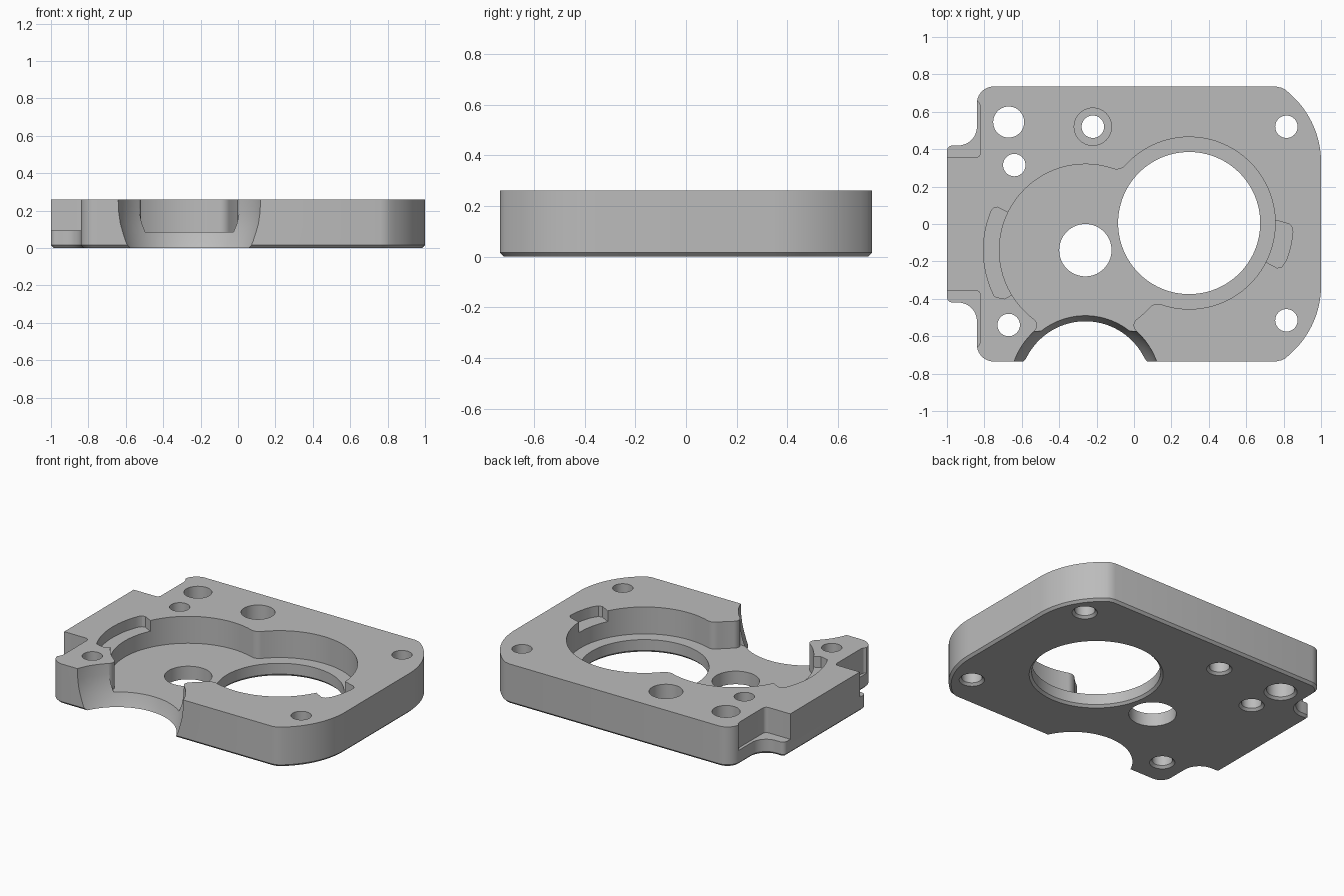
import bpy, bmesh
from math import atan2, cos, sin, pi, radians
from mathutils import Vector

cube = bpy.data.objects.get("Cube")
if cube:
    bpy.data.objects.remove(cube, do_unlink=True)

TOP, FLOOR, CHAMFER = 0.26, 0.085, 0.015


def arc(c, r, start, end, n=12):
    """Points on an arc between two angles in degrees."""
    return [(c[0] + r * cos(radians(start + (end - start) * i / n)),
             c[1] + r * sin(radians(start + (end - start) * i / n))) for i in range(n + 1)]


def arc_toward(c, r, p, q, ccw=True, n=12):
    """Arc about c from the direction of p to the direction of q."""
    a = atan2(p[1] - c[1], p[0] - c[0])
    b = atan2(q[1] - c[1], q[0] - c[0])
    sweep = (b - a) % (2 * pi) if ccw else -((a - b) % (2 * pi))
    return arc(c, r, a * 180 / pi, (a + sweep) * 180 / pi, n)


def meet(p, rp, q, rq, side):
    """Intersection of two circles, on the chosen side of p to q."""
    p, q = Vector(p), Vector(q)
    d = (q - p).length
    u = (q - p) / d
    a = (d * d + rp * rp - rq * rq) / (2 * d)
    h = (rp * rp - a * a) ** 0.5
    return p + u * a + Vector((-u.y, u.x)) * h * side


def make_object(name, bm):
    bmesh.ops.recalc_face_normals(bm, faces=bm.faces)
    mesh = bpy.data.meshes.new(name)
    bm.to_mesh(mesh)
    bm.free()
    obj = bpy.data.objects.new(name, mesh)
    bpy.context.collection.objects.link(obj)
    return obj


def prism(name, points, z0, z1, chamfer=0):
    bm = bmesh.new()
    base = bm.faces.new([bm.verts.new((x, y, z0)) for x, y in points])
    rim = list(base.edges)
    new = bmesh.ops.extrude_face_region(bm, geom=[base], use_keep_orig=True)
    up = [v for v in new["geom"] if isinstance(v, bmesh.types.BMVert)]
    bmesh.ops.translate(bm, verts=up, vec=(0, 0, z1 - z0))
    bmesh.ops.recalc_face_normals(bm, faces=bm.faces)
    if chamfer:
        bmesh.ops.bevel(bm, geom=rim, offset=chamfer, segments=1, affect='EDGES')
    return make_object(name, bm)


def lathe(name, c, profile, n=64):
    """Closed turned solid from (radius, height) pairs."""
    bm = bmesh.new()
    rings = [[bm.verts.new((x, y, z)) for x, y in arc(c, r, 0, 360, n)[:-1]] for r, z in profile]
    for low, high in zip(rings, rings[1:]):
        for i in range(n):
            j = (i + 1) % n
            bm.faces.new((low[i], low[j], high[j], high[i]))
    bm.faces.new(rings[0][::-1])
    bm.faces.new(rings[-1])
    return make_object(name, bm)


def hole(name, c, r, chamfer=CHAMFER, bore=None, n=40):
    """Through hole with a bottom chamfer and an optional counterbore."""
    profile = [(r + chamfer, -0.02), (r + chamfer, 0), (r, CHAMFER)] if chamfer else [(r, -0.02)]
    profile += [(r, 0.13), (bore, 0.13), (bore, 0.3)] if bore else [(r, 0.3)]
    return lathe(name, c, profile, n)


# Plate outline, upper half mirrored to the lower
half = arc((0.513, 0.33), 0.487, 0, 48, 20)
half += [(0.812, 0.716), (0.79, 0.728), (0.76, 0.735)]
half += arc((-0.75, 0.645), 0.09, 90, 180)
half += arc((-0.94, 0.52), 0.1, 0, -90)
half += arc((-0.97, 0.39), 0.03, 90, 180, 6)
plate = prism("housing_plate", half + [(x, -y) for x, y in reversed(half)], 0, TOP, CHAMFER)

# Twin round pocket with filleted joins and rounded lips at the front notch
A, B, N = (-0.26, -0.14), (0.295, 0.005), (-0.26, -0.872)
R, RN, fil, lip = 0.46, 0.405, 0.06, 0.04
f_up, f_low = (meet(A, R + fil, B, R + fil, s) for s in (1, -1))
l_right, l_left = (meet(A, R + lip, N, RN + lip, s) for s in (1, -1))
pocket = arc_toward(A, R, f_up, l_left, n=36)
pocket += arc_toward(l_left, lip, A, N, False)[1:]
pocket += arc_toward(l_right, lip, N, A, False)
pocket += arc_toward(A, R, l_right, f_low, n=4)[1:]
pocket += arc_toward(f_low, fil, A, B, False)[1:]
pocket += arc_toward(B, R, f_low, f_up, n=56)[1:]
pocket += arc_toward(f_up, fil, B, A, False)[1:-1]
cutters = [prism("pocket_cutter", pocket, FLOOR, 0.3)]

# Flared round notch in the front edge
cutters.append(lathe("notch_cutter", N, [
    (0.345, -0.02), (0.352, 0), (0.367, 0.035), (0.382, FLOOR),
    (0.394, 0.13), (0.402, 0.19), (0.405, TOP), (0.405, 0.3)], 96))

# Shallow slots beside the pocket
left_slot = [(-0.65, 0.05), (-0.70, 0.075), (-0.73, 0.09), (-0.75, 0.085)]
left_slot += arc(A, 0.545, 157, 207, 20)
left_slot += [(-0.72, -0.395), (-0.69, -0.4), (-0.64, -0.37)]
right_slot = [(0.68, 0.02), (0.76, 0.02), (0.83, 0.0), (0.848, -0.02)]
right_slot += arc(B, 0.556, -5, -21, 8)
right_slot += [(0.79, -0.23), (0.765, -0.235), (0.68, -0.19)]
cutters += [prism("left_slot_cutter", left_slot, 0.19, 0.3),
            prism("right_slot_cutter", right_slot, 0.19, 0.3)]

# Upper steps at both sides of the end tab
step = [(-1.1, 0.357)] + arc((-0.845, 0.382), 0.025, -90, 0, 6)
step += [(-0.82, 0.62), (-0.826, 0.645), (-0.85, 0.67), (-1.1, 0.67)]
for side in (1, -1):
    cutters.append(prism("step_cutter", [(x, y * side) for x, y in step], 0.095, 0.3))

# Bores and bolt holes
cutters += [
    hole("main_bore_cutter", B, 0.38, n=96),
    hole("small_bore_cutter", A, 0.14, chamfer=0, n=56),
    hole("counterbore_cutter", (-0.22, 0.52), 0.06, bore=0.1),
    hole("dowel_cutter", (-0.67, 0.545), 0.083),
]
for c in ((-0.64, 0.315), (0.815, 0.52), (0.815, -0.515), (-0.67, -0.54)):
    cutters.append(hole("bolt_hole_cutter", c, 0.06))

# Cut everything out of the plate
bpy.context.view_layer.objects.active = plate
for cutter in cutters:
    cutter.hide_render = True
    mod = plate.modifiers.new("cut", 'BOOLEAN')
    mod.operation, mod.solver, mod.object = 'DIFFERENCE', 'EXACT', cutter
    bpy.ops.object.modifier_apply(modifier=mod.name)
    bpy.data.objects.remove(cutter, do_unlink=True)

# Bare metal finish
grey = (0.5, 0.5, 0.5, 1)
metal = bpy.data.materials.new("plain_grey_metal")
metal.use_nodes = True
metal.diffuse_color = grey
metal.node_tree.nodes["Principled BSDF"].inputs["Base Color"].default_value = grey
plate.data.materials.clear()
plate.data.materials.append(metal)
for face in plate.data.polygons:
    face.material_index = 0

bpy.ops.object.select_all(action='DESELECT')
plate.select_set(True)
bpy.ops.object.shade_smooth_by_angle(angle=radians(30))
